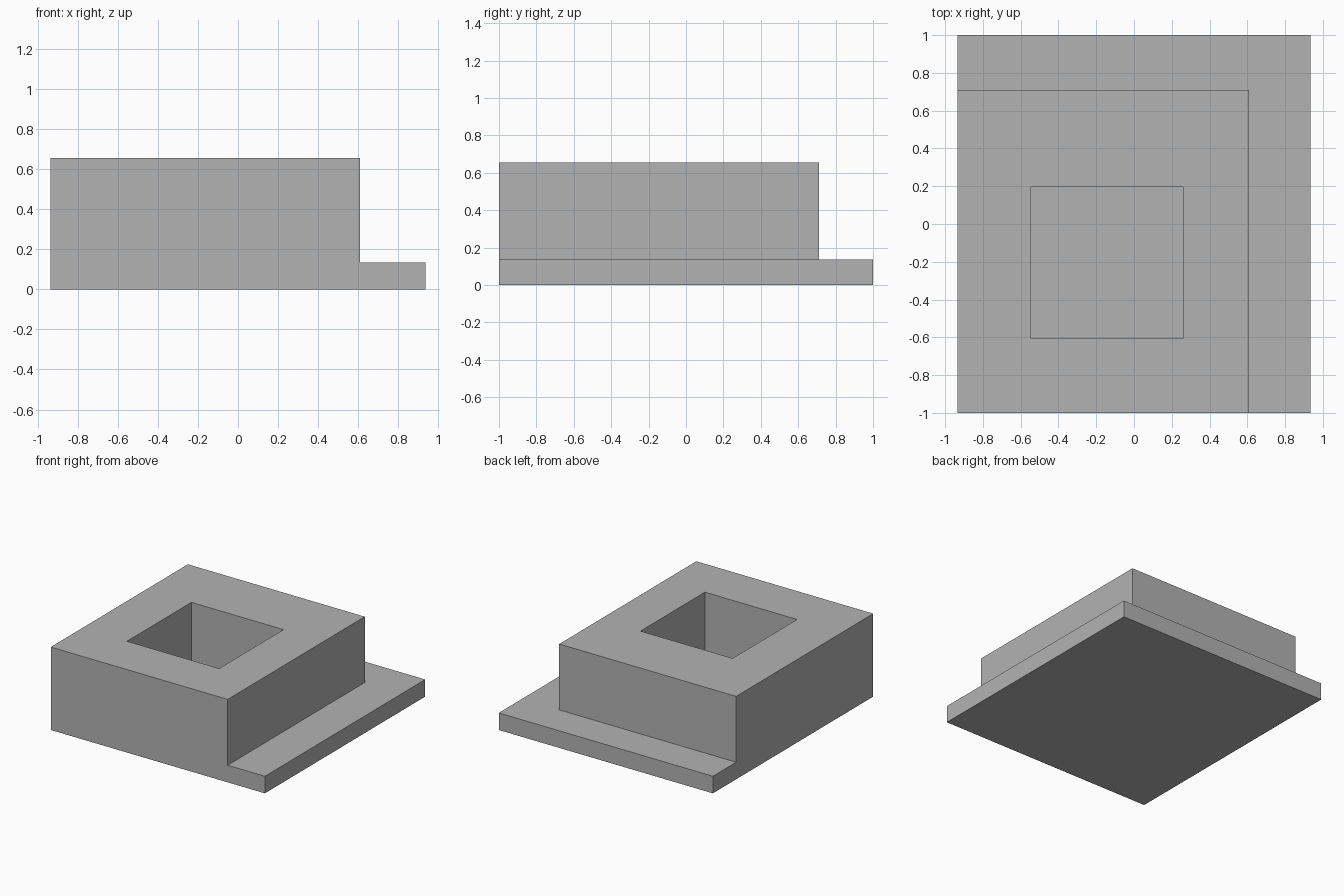
import bpy
import bmesh
from mathutils import Vector

cube = bpy.data.objects.get("Cube")
if cube:
    bpy.data.objects.remove(cube, do_unlink=True)

HALF_X, HALF_Y = 0.935, 1.0
PLATE_H, TOTAL_H = 0.135, 0.655
BLOCK_X, BLOCK_Y = 0.61, 0.71          # far edges of the raised block
HOLE_X, HOLE_Y = (-0.545, 0.26), (-0.607, 0.197)

grey = bpy.data.materials.new("plain_grey")
grey.use_nodes = True
colour = (0.45, 0.45, 0.45, 1)
grey.diffuse_color = colour
grey.node_tree.nodes["Principled BSDF"].inputs["Base Color"].default_value = colour

# Base plate
bm = bmesh.new()
bmesh.ops.create_cube(bm, size=1)
for v in bm.verts:
    v.co = Vector((v.co.x * 2 * HALF_X, v.co.y * 2 * HALF_Y, (v.co.z + 0.5) * PLATE_H))


def cut(position, normal):
    bmesh.ops.bisect_plane(bm, geom=bm.verts[:] + bm.edges[:] + bm.faces[:],
                           plane_co=position, plane_no=normal)


# Outlines of the block and its square pocket
for x in (*HOLE_X, BLOCK_X):
    cut((x, 0, 0), (1, 0, 0))
for y in (*HOLE_Y, BLOCK_Y):
    cut((0, y, 0), (0, 1, 0))


def is_raised(face):
    c = face.calc_center_median()
    in_hole = HOLE_X[0] < c.x < HOLE_X[1] and HOLE_Y[0] < c.y < HOLE_Y[1]
    return face.normal.z > 0.5 and c.x < BLOCK_X and c.y < BLOCK_Y and not in_hole


# Raise the block around the pocket
bm.normal_update()
region = [f for f in bm.faces if is_raised(f)]
result = bmesh.ops.extrude_face_region(bm, geom=region)
for item in result["geom"]:
    if isinstance(item, bmesh.types.BMVert):
        item.co.z = TOTAL_H
bmesh.ops.delete(bm, geom=[f for f in region if f.is_valid], context='FACES')

# Clean up the flat faces
bmesh.ops.dissolve_limit(bm, angle_limit=0.01, verts=bm.verts[:], edges=bm.edges[:])
bmesh.ops.recalc_face_normals(bm, faces=bm.faces[:])

mesh = bpy.data.meshes.new("stepped_block")
bm.to_mesh(mesh)
bm.free()
mesh.materials.append(grey)
block = bpy.data.objects.new("stepped_block", mesh)
bpy.context.collection.objects.link(block)
